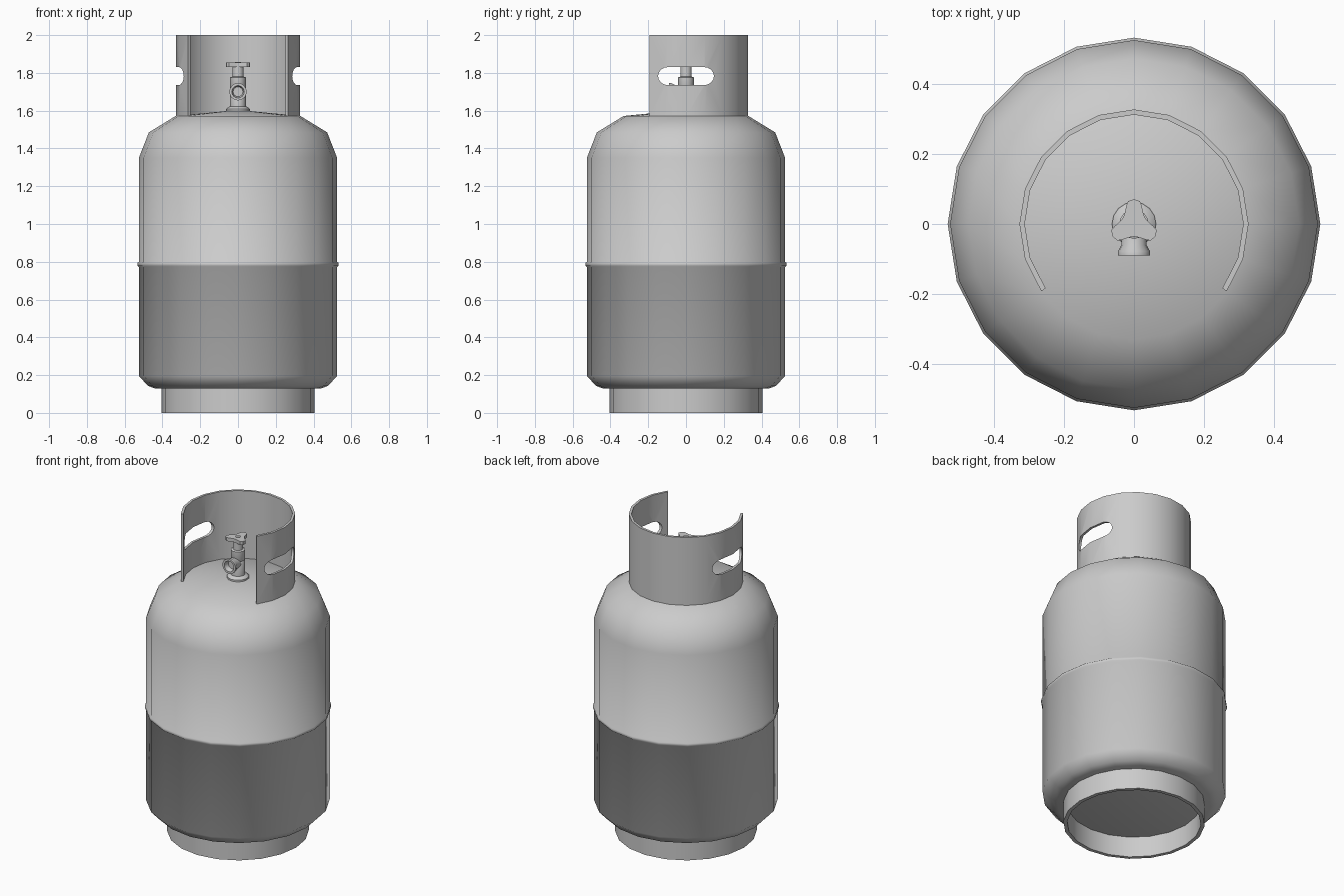
import bpy, bmesh, math
from mathutils import Matrix

if "Cube" in bpy.data.objects:
    bpy.data.objects.remove(bpy.data.objects["Cube"])


def make_object(name, bm, angle=35):
    bmesh.ops.remove_doubles(bm, verts=bm.verts, dist=1e-5)
    bmesh.ops.recalc_face_normals(bm, faces=bm.faces)
    mesh = bpy.data.meshes.new(name)
    bm.to_mesh(mesh)
    bm.free()
    ob = bpy.data.objects.new(name, mesh)
    bpy.context.collection.objects.link(ob)
    bpy.ops.object.select_all(action='DESELECT')
    ob.select_set(True)
    bpy.context.view_layer.objects.active = ob
    if angle:
        bpy.ops.object.shade_smooth_by_angle(angle=math.radians(angle))
    return ob


def lathe(name, profile, segs=20, angle=35, matrix=None, closed=False):
    """Revolve (radius, height) points around z."""
    bm = bmesh.new()
    rings = []
    for r, z in profile:
        if r == 0:
            rings.append([bm.verts.new((0, 0, z))] * segs)
        else:
            rings.append([bm.verts.new((r * math.cos(2 * math.pi * i / segs),
                                        r * math.sin(2 * math.pi * i / segs), z))
                          for i in range(segs)])
    pairs = list(zip(rings, rings[1:]))
    if closed:
        pairs.append((rings[-1], rings[0]))
    for a, b in pairs:
        for i in range(segs):
            j = (i + 1) % segs
            bm.faces.new(list(dict.fromkeys((a[i], a[j], b[j], b[i]))))
    if matrix:
        bmesh.ops.transform(bm, matrix=matrix, verts=bm.verts)
    return make_object(name, bm, angle)


def prism(name, points, depth, matrix, angle=35):
    """Extrude a flat outline by depth along its local z."""
    bm = bmesh.new()
    f = bm.faces.new([bm.verts.new((x, y, 0)) for x, y in points])
    ext = bmesh.ops.extrude_face_region(bm, geom=[f])
    top = [v for v in ext['geom'] if isinstance(v, bmesh.types.BMVert)]
    bmesh.ops.translate(bm, verts=top, vec=(0, 0, depth))
    bmesh.ops.transform(bm, matrix=matrix, verts=bm.verts)
    return make_object(name, bm, angle)


# Tank body with weld bead
lathe("tank_body", [(0, 0.13), (0.44, 0.13), (0.475, 0.142), (0.525, 0.195),
                    (0.525, 0.772), (0.532, 0.778), (0.532, 0.794), (0.525, 0.80),
                    (0.525, 1.35), (0.472, 1.485), (0.33, 1.572), (0.06, 1.598),
                    (0, 1.598)], angle=60)

# Foot ring
lathe("foot_ring", [(0.405, 0), (0.405, 0.135), (0.383, 0.135), (0.383, 0)], closed=True)

# Collar, open at the front
bm = bmesh.new()
sections = []
for i in range(-2, 13):
    a = math.radians(18 * i)
    sections.append([bm.verts.new((r * math.cos(a), r * math.sin(a), z))
                     for r, z in ((0.327, 1.57), (0.327, 2.0), (0.312, 2.0), (0.312, 1.57))])
for a, b in zip(sections, sections[1:]):
    for k in range(4):
        n = (k + 1) % 4
        bm.faces.new((a[k], b[k], b[n], a[n]))
bm.faces.new(sections[0])
bm.faces.new(sections[-1])
collar = make_object("collar", bm, None)

# Hand holes through both sides of the collar
slot = []
for cx, start in ((0.095, -90), (-0.095, 90)):
    for k in range(9):
        t = math.radians(start + 22.5 * k)
        slot.append((cx + 0.053 * math.cos(t), 1.783 + 0.048 * math.sin(t)))
to_side = Matrix(((0, 0, 1, -0.5), (1, 0, 0, 0), (0, 1, 0, 0), (0, 0, 0, 1)))
cutter = prism("hand_hole_cutter", slot, 1.0, to_side, None)
cutter.hide_render = True
mod = collar.modifiers.new("hand_holes", 'BOOLEAN')
mod.operation = 'DIFFERENCE'
mod.solver = 'EXACT'
mod.object = cutter
bpy.context.view_layer.objects.active = collar
bpy.ops.object.modifier_apply(modifier=mod.name)
bpy.data.objects.remove(cutter)
bpy.ops.object.select_all(action='DESELECT')
collar.select_set(True)
bpy.ops.object.shade_smooth_by_angle(angle=math.radians(35))

# Valve body with flange and neck
lathe("valve_body", [(0, 1.59), (0.063, 1.59), (0.063, 1.608), (0.05, 1.62), (0.042, 1.622),
                     (0.042, 1.705), (0.038, 1.712), (0.042, 1.72), (0.042, 1.776),
                     (0.03, 1.78), (0.03, 1.835), (0, 1.835)], 16)

# Outlet facing the front, hollow at the mouth
lathe("valve_outlet", [(0, 0), (0.036, 0), (0.036, 0.06), (0.046, 0.078), (0.046, 0.09),
                       (0.033, 0.09), (0.026, 0.06), (0, 0.06)], 16,
      matrix=Matrix.Translation((0, 0, 1.70)) @ Matrix.Rotation(math.pi / 2, 4, 'X'))

# Three-lobed hand wheel with centre nut
lobes = []
for k in range(3):
    for r, d in ((0.036, -60), (0.040, -42), (0.056, -23), (0.067, -15), (0.071, 0),
                 (0.067, 15), (0.056, 23), (0.040, 42)):
        t = math.radians(90 + 120 * k + d)
        lobes.append((r * math.cos(t), r * math.sin(t)))
prism("hand_wheel", lobes, 0.022, Matrix.Translation((0, 0, 1.832)))
lathe("wheel_nut", [(0, 1.845), (0.015, 1.845), (0.015, 1.858), (0, 1.858)], 12)
